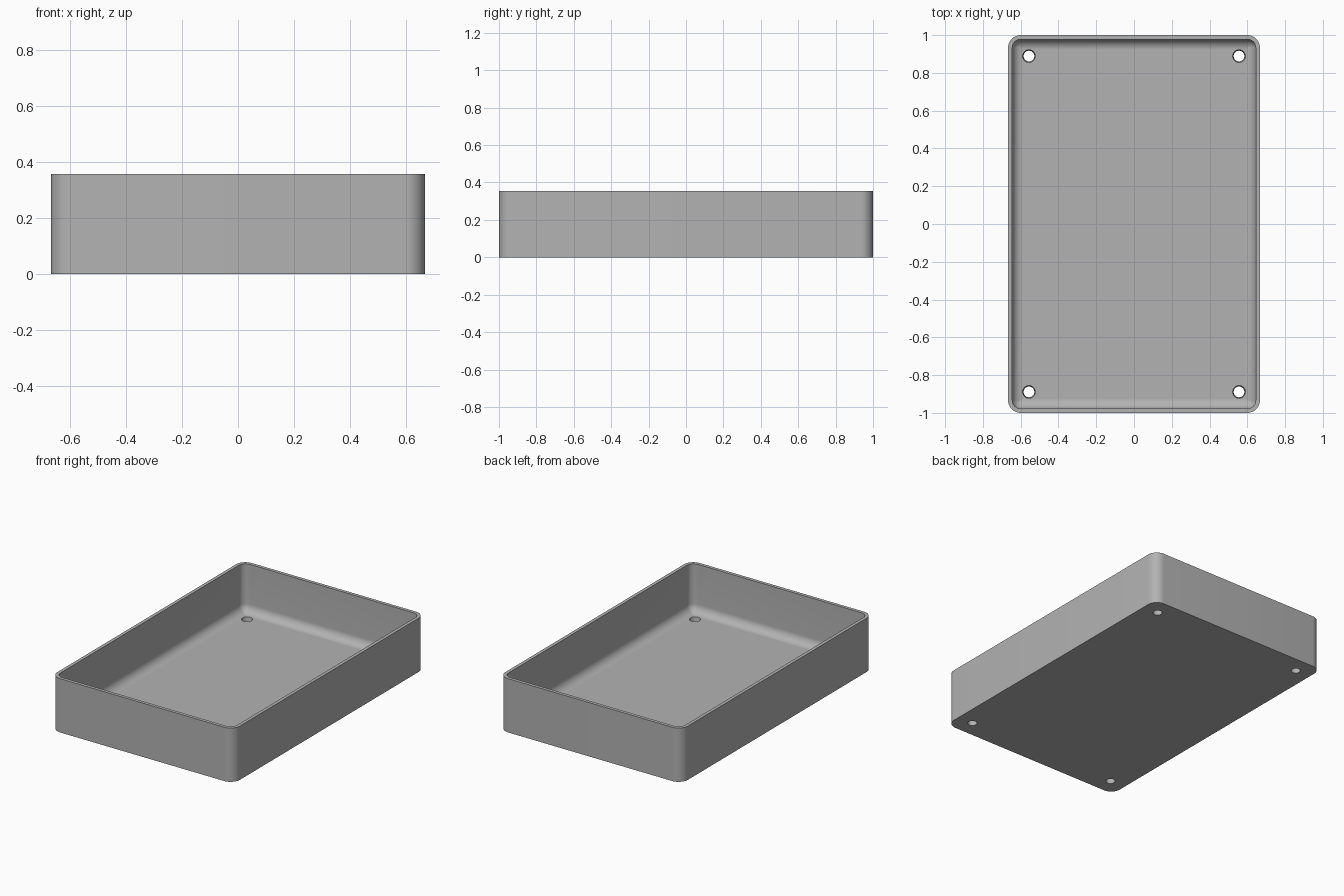
import bpy
import bmesh
from math import cos, sin, pi, radians

cube = bpy.data.objects.get("Cube")
if cube:
    bpy.data.objects.remove(cube, do_unlink=True)

HALF_X, HALF_Y, HEIGHT = 0.6667, 1.0, 0.3556
CORNER, WALL, FLOOR, FILLET = 0.067, 0.022, 0.038, 0.055
STEPS = 10

grey = bpy.data.materials.new("plain_grey")
grey.use_nodes = True
grey.diffuse_color = (0.45, 0.45, 0.45, 1)
grey.node_tree.nodes["Principled BSDF"].inputs["Base Color"].default_value = grey.diffuse_color


def rounded_ring(bm, inset, z):
    """Rounded rectangle of vertices, inset from the outer wall."""
    r = max(CORNER - inset, 0.003)
    cx, cy = HALF_X - inset - r, HALF_Y - inset - r
    ring = []
    for q, (sx, sy) in enumerate([(1, 1), (-1, 1), (-1, -1), (1, -1)]):
        for i in range(STEPS + 1):
            a = (q + i / STEPS) * pi / 2
            ring.append(bm.verts.new((sx * cx + r * cos(a), sy * cy + r * sin(a), z)))
    return ring


def make_object(name, bm):
    bmesh.ops.recalc_face_normals(bm, faces=bm.faces)
    mesh = bpy.data.meshes.new(name)
    bm.to_mesh(mesh)
    bm.free()
    mesh.materials.append(grey)
    obj = bpy.data.objects.new(name, mesh)
    bpy.context.collection.objects.link(obj)
    return obj


# Tray shell: outer wall, rim, inner wall and filleted floor
profile = [(0, 0), (0, HEIGHT), (WALL, HEIGHT)]
for i in range(STEPS + 1):
    a = i / STEPS * pi / 2
    profile.append((WALL + FILLET * (1 - cos(a)), FLOOR + FILLET * (1 - sin(a))))
bm = bmesh.new()
rings = [rounded_ring(bm, inset, z) for inset, z in profile]
for low, high in zip(rings, rings[1:]):
    for i in range(len(low)):
        j = (i + 1) % len(low)
        bm.faces.new((low[i], low[j], high[j], high[i]))
bm.faces.new(rings[0])
bm.faces.new(rings[-1])
tray = make_object("tray", bm)

# Four tapered screw holes, one near each corner
bm = bmesh.new()
for sx in (-1, 1):
    for sy in (-1, 1):
        new = bmesh.ops.create_cone(bm, cap_ends=True, segments=32, radius1=0.027,
                                    radius2=0.035, depth=FLOOR + 0.02)
        bmesh.ops.translate(bm, verts=new["verts"], vec=(sx * 0.556, sy * 0.889, FLOOR / 2))
cutter = make_object("hole_cutter", bm)
cutter.hide_render = True

cut = tray.modifiers.new("screw_holes", "BOOLEAN")
cut.operation = "DIFFERENCE"
cut.solver = "EXACT"
cut.object = cutter
bpy.context.view_layer.objects.active = tray
tray.select_set(True)
bpy.ops.object.modifier_apply(modifier=cut.name)
bpy.data.objects.remove(cutter, do_unlink=True)

# Smooth curved walls, sharp rim and base
bpy.ops.object.select_all(action="DESELECT")
tray.select_set(True)
bpy.ops.object.shade_smooth_by_angle(angle=radians(30))
